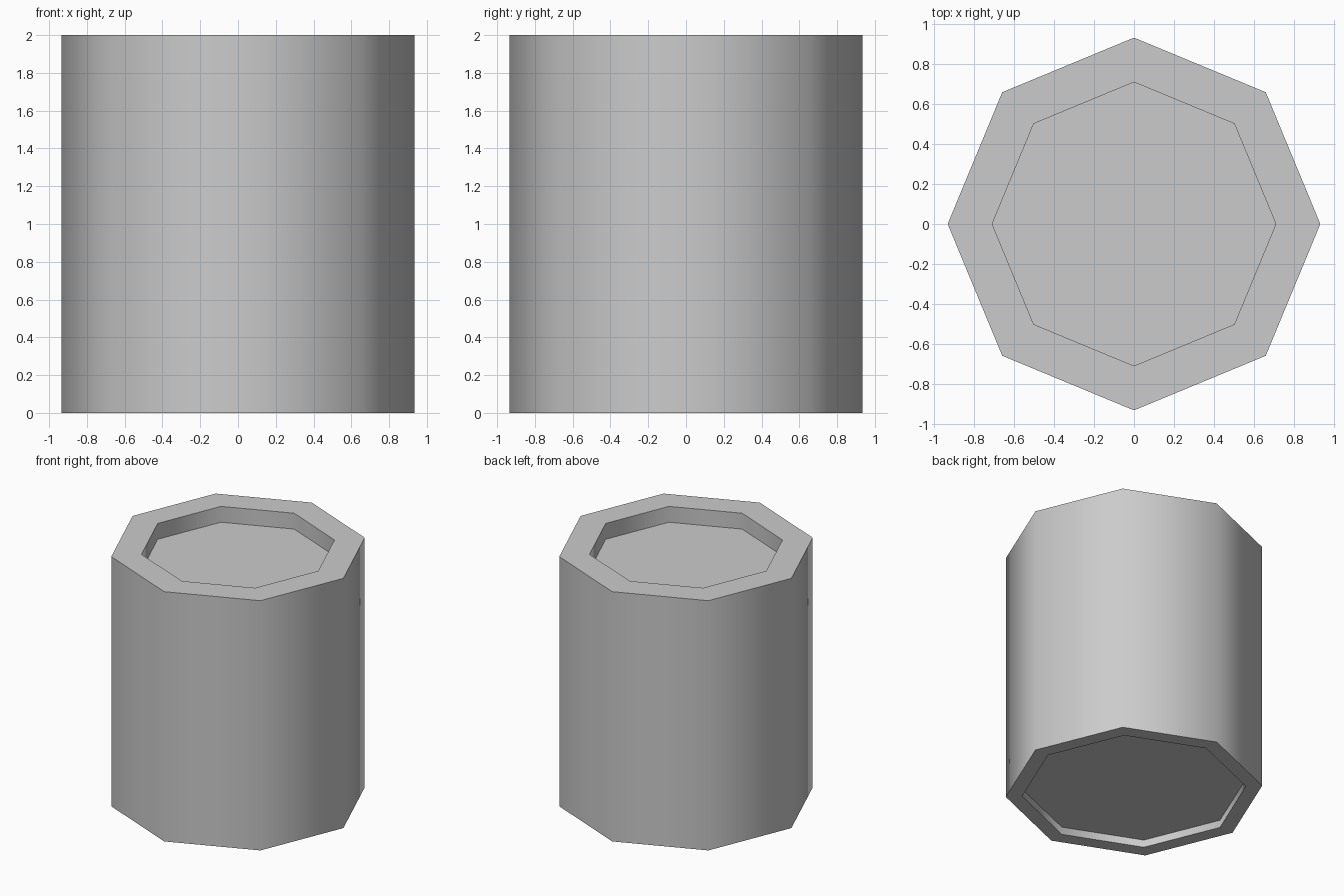
import bpy, bmesh
from math import cos, sin, pi, radians

if "Cube" in bpy.data.objects:
    bpy.data.objects.remove(bpy.data.objects["Cube"])

SIDES = 8

# Closed profile (radius, height): bottom recess, outer wall, top recess
profile = [(0.815, 0.06), (0.815, 0.0), (0.934, 0.0),
           (0.934, 2.0), (0.711, 2.0), (0.711, 1.873)]

bm = bmesh.new()
rings = [[bm.verts.new((r * cos(2 * pi * i / SIDES), r * sin(2 * pi * i / SIDES), z))
          for i in range(SIDES)] for r, z in profile]

# Walls and rims between neighbouring rings
for a, b in zip(rings, rings[1:]):
    for i in range(SIDES):
        j = (i + 1) % SIDES
        bm.faces.new((a[i], a[j], b[j], b[i]))

# Flat panels closing both recesses
bm.faces.new(rings[0][::-1])
bm.faces.new(rings[-1])
bmesh.ops.recalc_face_normals(bm, faces=bm.faces)

mesh = bpy.data.meshes.new("octagonal_drum")
bm.to_mesh(mesh)
bm.free()
drum = bpy.data.objects.new("octagonal_drum", mesh)
bpy.context.collection.objects.link(drum)

# Smooth shading around the walls, crisp rims
bpy.context.view_layer.objects.active = drum
drum.select_set(True)
bpy.ops.object.shade_smooth_by_angle(angle=radians(60))
